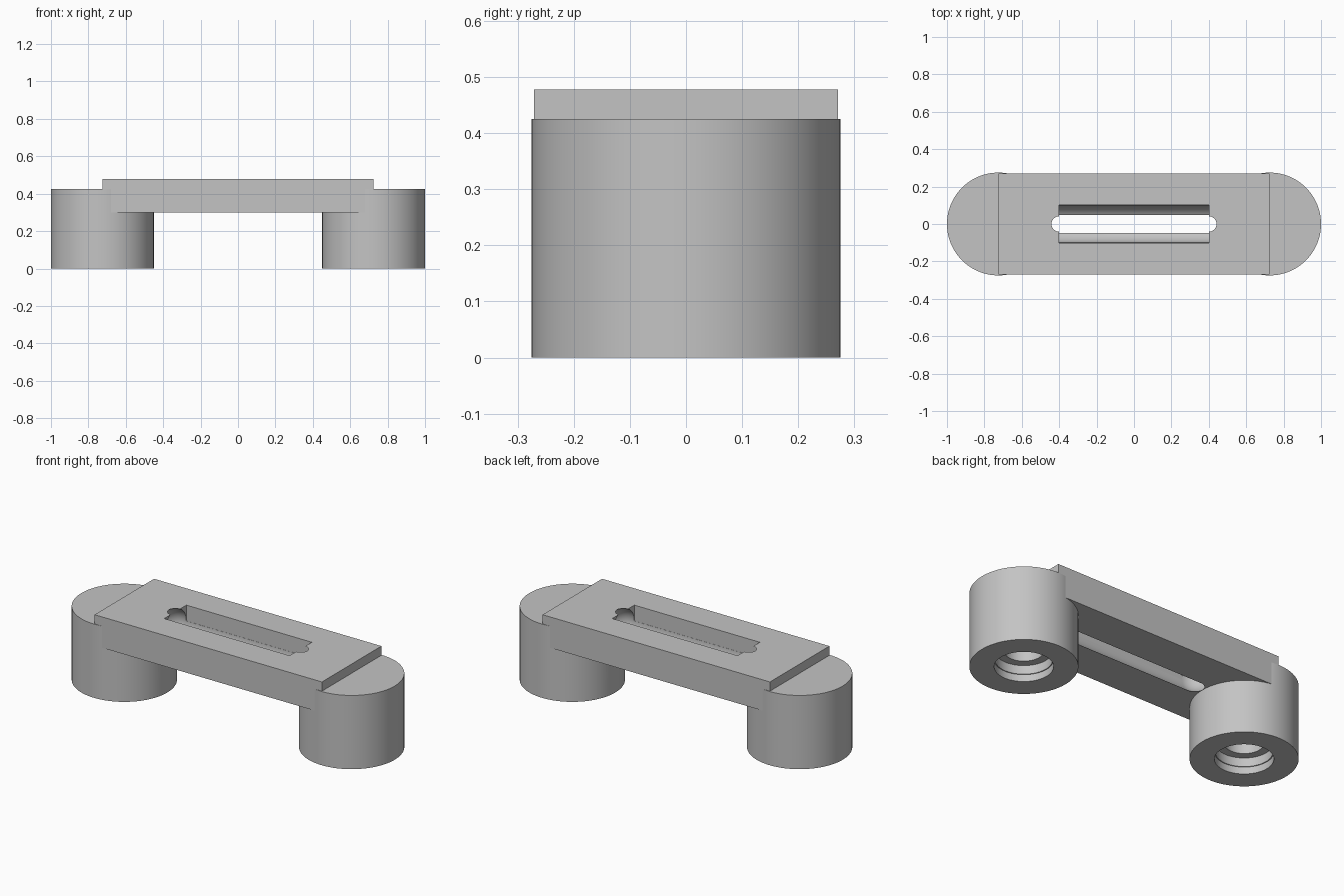
import bpy
import bmesh
import math
from mathutils import Matrix

cube = bpy.data.objects.get("Cube")
if cube:
    bpy.data.objects.remove(cube, do_unlink=True)

LEG_X, LEG_R, LEG_H = 0.725, 0.275, 0.425
BAR_Y, BAR_LOW, BAR_TOP = 0.271, 0.3, 0.478
TUBE_R, TUBE_Z, SLOT_X = 0.1, 0.387, 0.4

grey = bpy.data.materials.new("plain_grey")
grey.use_nodes = True
grey.diffuse_color = (0.55, 0.55, 0.55, 1)
grey.node_tree.nodes["Principled BSDF"].inputs["Base Color"].default_value = (0.55, 0.55, 0.55, 1)


def add_object(name, bm):
    bmesh.ops.recalc_face_normals(bm, faces=bm.faces)
    mesh = bpy.data.meshes.new(name)
    bm.to_mesh(mesh)
    bm.free()
    mesh.materials.append(grey)
    obj = bpy.data.objects.new(name, mesh)
    bpy.context.collection.objects.link(obj)
    return obj


def box(name, x, y, low, high):
    bm = bmesh.new()
    bmesh.ops.create_cube(bm, size=1)
    for v in bm.verts:
        v.co = (v.co.x * 2 * x, v.co.y * 2 * y, low + (v.co.z + 0.5) * (high - low))
    return add_object(name, bm)


def lathe(name, profile, matrix, steps=96):
    """Revolve (radius, height) points about z, then place the solid."""
    bm = bmesh.new()
    verts = [bm.verts.new((r, 0, z)) for r, z in profile]
    edges = [bm.edges.new(pair) for pair in zip(verts, verts[1:])]
    bmesh.ops.spin(bm, geom=verts + edges, cent=(0, 0, 0), axis=(0, 0, 1),
                   angle=math.tau, steps=steps, use_duplicate=False)
    bmesh.ops.remove_doubles(bm, verts=bm.verts, dist=0.0001)
    bmesh.ops.transform(bm, matrix=matrix, verts=bm.verts)
    return add_object(name, bm)


def carve(obj, cutters):
    """Cut the solids away and keep the finished mesh."""
    for cutter in cutters:
        mod = obj.modifiers.new("cut", "BOOLEAN")
        mod.operation = "DIFFERENCE"
        mod.solver = "EXACT"
        mod.object = cutter
    graph = bpy.context.evaluated_depsgraph_get()
    mesh = bpy.data.meshes.new_from_object(obj.evaluated_get(graph))
    obj.modifiers.clear()
    obj.data = mesh


# Round-ended channel and the slot that opens it upwards
arc = [math.radians(a) for a in range(0, 91, 6)]
cap = [(TUBE_R * math.cos(a), SLOT_X + TUBE_R * math.sin(a)) for a in arc]
capsule = [(r, -z) for r, z in reversed(cap)] + cap
channel = lathe("channel_cutter", capsule,
                Matrix.Translation((0, 0, TUBE_Z)) @ Matrix.Rotation(math.pi / 2, 4, "Y"), 64)
slot = box("slot_cutter", SLOT_X, TUBE_R + 0.001, TUBE_Z, 0.6)

# Bridge bar
bar = box("bridge_bar", LEG_X, BAR_Y, BAR_LOW, BAR_TOP)
carve(bar, [channel, slot])
parts = [bar]

# Round legs with a stepped blind bore underneath
leg_profile = [(0, LEG_H), (LEG_R, LEG_H), (LEG_R, 0), (0.15, 0), (0.15, 0.04),
               (0.145, 0.04), (0.145, 0.09), (0.1, 0.09), (0.1, 0.28), (0, 0.28)]
for name, side in (("left_leg", 1), ("right_leg", -1)):
    leg = lathe(name, leg_profile, Matrix.Translation((side * LEG_X, 0, 0)))
    carve(leg, [channel])
    parts.append(leg)

for cutter in (channel, slot):
    bpy.data.objects.remove(cutter, do_unlink=True)

bpy.ops.object.select_all(action="DESELECT")
for part in parts:
    part.select_set(True)
bpy.context.view_layer.objects.active = bar
bpy.ops.object.shade_smooth_by_angle(angle=math.radians(30))
